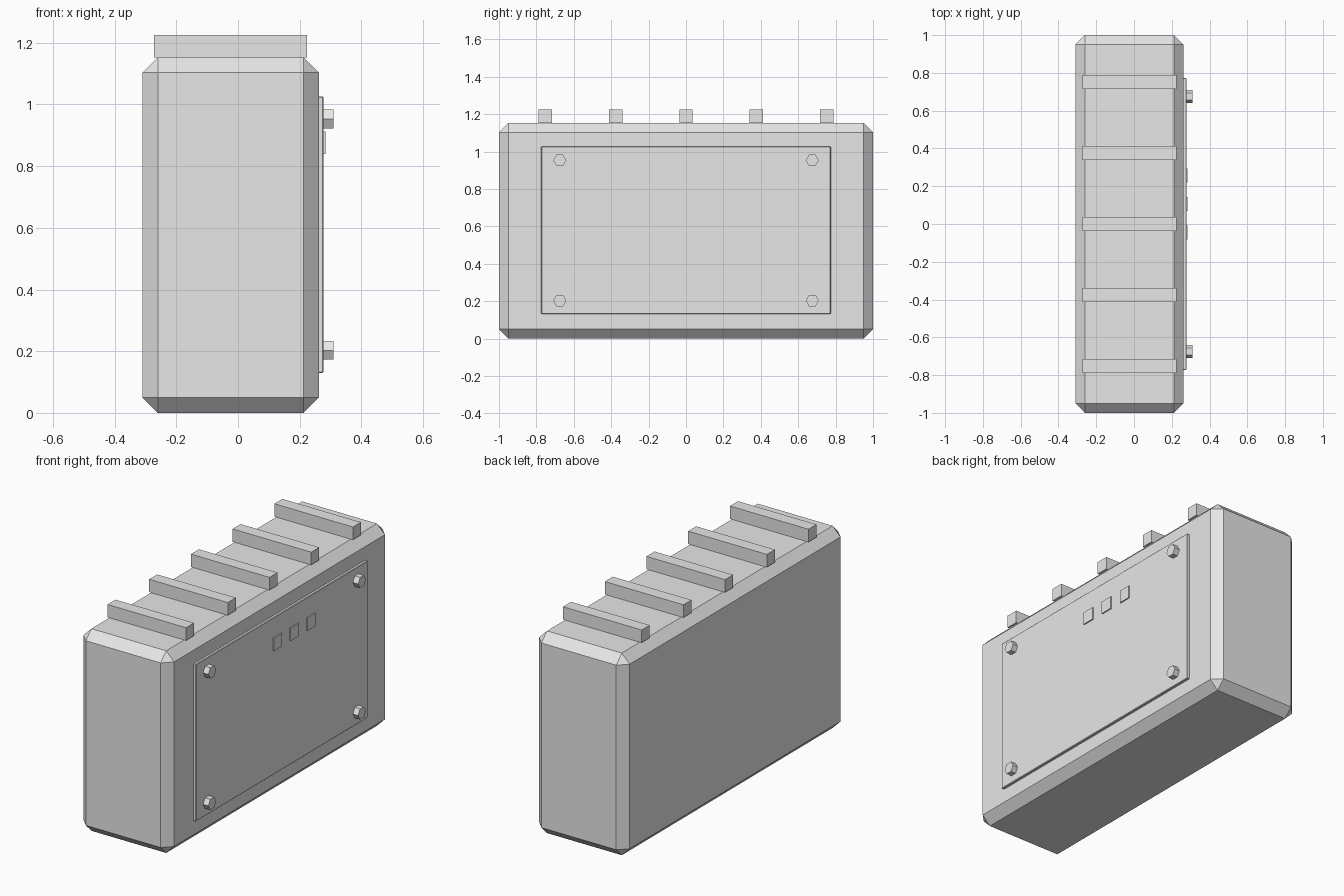
import bpy
import math

default = bpy.data.objects.get("Cube")
if default:
    bpy.data.objects.remove(default, do_unlink=True)

# One plain grey for the whole casing
grey = bpy.data.materials.new("light_grey")
grey.use_nodes = True
colour = (0.8, 0.8, 0.8, 1)
grey.diffuse_color = colour
grey.node_tree.nodes["Principled BSDF"].inputs["Base Color"].default_value = colour


def box(name, low, high, chamfer=0):
    """Box between two corners, with an optional flat chamfer."""
    centre = [(a + b) / 2 for a, b in zip(low, high)]
    bpy.ops.mesh.primitive_cube_add(size=1, location=centre)
    ob = bpy.context.object
    ob.name = name
    ob.scale = [b - a for a, b in zip(low, high)]
    bpy.ops.object.transform_apply(location=False, rotation=False, scale=True)
    ob.data.materials.append(grey)
    if chamfer:
        bevel = ob.modifiers.new("chamfer", "BEVEL")
        bevel.width = chamfer
        bevel.segments = 1
    return ob


SIDE = 0.262     # casing wall carrying the panel
PANEL = 0.277    # outer face of the panel
TOP = 1.153

# Casing with chamfered edges
box("casing", (-0.31, -1, 0), (SIDE, 1, TOP), 0.05)

# Cooling ribs across the top
for i in range(5):
    y = (i - 2) * 0.376
    box(f"top_rib_{i + 1}", (-0.272, y - 0.036, TOP), (0.224, y + 0.036, 1.226))

# Access panel on the side
box("side_panel", (SIDE - 0.01, -0.774, 0.13), (PANEL, 0.774, 1.026), 0.003)

# Hexagonal bolts at the panel corners
for y in (-0.675, 0.675):
    for z in (0.203, 0.953):
        bpy.ops.mesh.primitive_cylinder_add(
            vertices=6, radius=0.035, depth=0.043,
            location=(0.31 - 0.0215, y, z), rotation=(0, math.pi / 2, 0))
        bolt = bpy.context.object
        bolt.name = "panel_bolt"
        bolt.data.materials.append(grey)

# Row of small indicator tiles
for i in range(3):
    y = -0.045 + i * 0.151
    box(f"indicator_{i + 1}", (PANEL - 0.005, y - 0.037, 0.839),
        (0.284, y + 0.037, 0.912))
